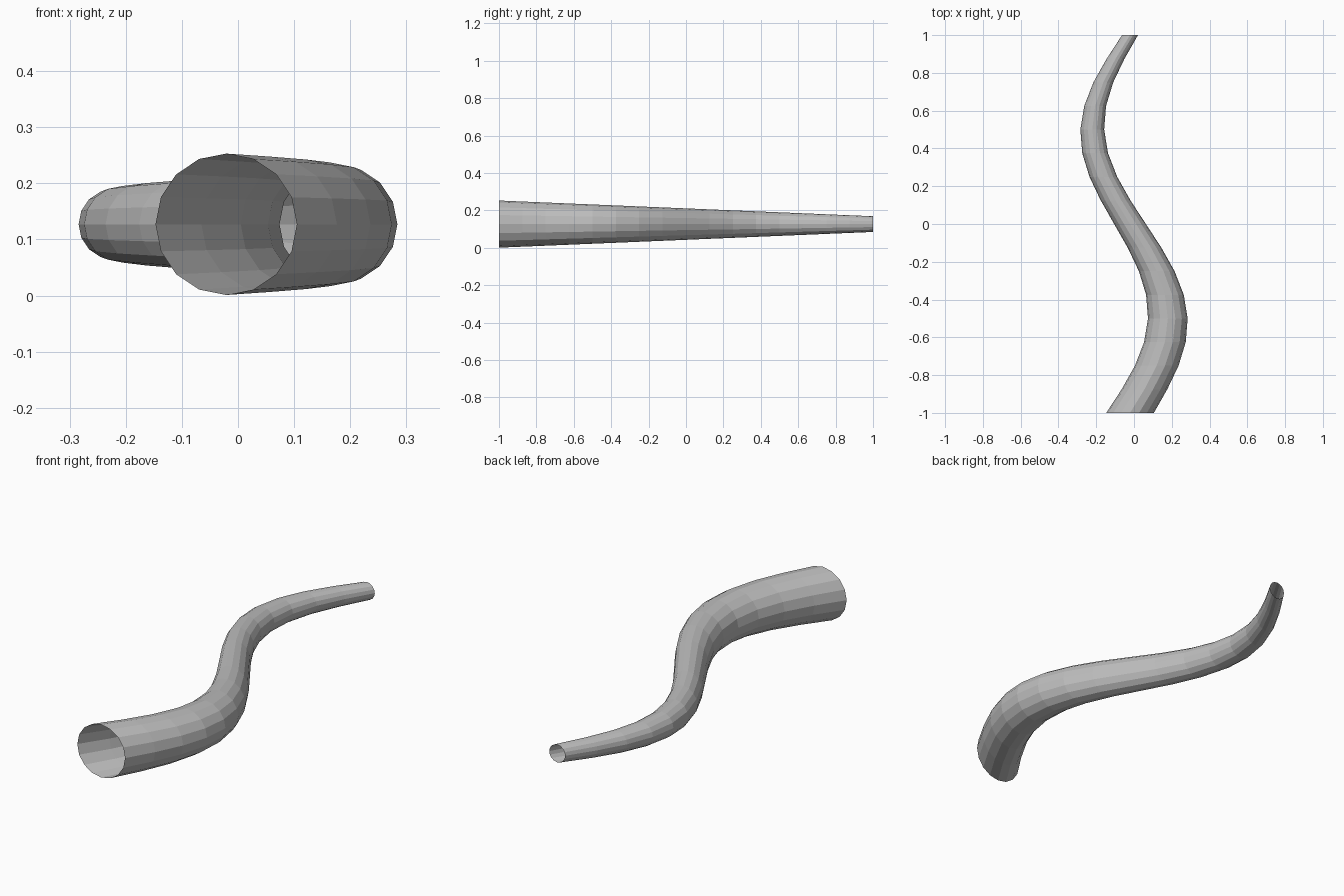
import bpy, bmesh, math

# Remove the default object only
cube = bpy.data.objects.get("Cube")
if cube:
    bpy.data.objects.remove(cube, do_unlink=True)

SIDES = 16          # faces around the tube
SEGMENTS = 16       # rings along the tube
R_FRONT, R_BACK = 0.126, 0.042
SWAY = 0.2          # sideways swing of the centre line
CENTRE_X, CENTRE_Z = -0.021, 0.127


def make_material(name, rgb):
    mat = bpy.data.materials.new(name)
    mat.use_nodes = True
    colour = (*rgb, 1.0)
    mat.diffuse_color = colour
    mat.node_tree.nodes["Principled BSDF"].inputs["Base Color"].default_value = colour
    return mat


def add_ring(bm, t):
    """Upright ring at fraction t from the wide front to the narrow back."""
    y = -1 + 2 * t
    radius = R_FRONT + (R_BACK - R_FRONT) * t
    cx = CENTRE_X + SWAY * math.sin(2 * math.pi * t)
    angles = [2 * math.pi * j / SIDES for j in range(SIDES)]
    return [bm.verts.new((cx + radius * math.cos(a), y,
                          CENTRE_Z + radius * math.sin(a))) for a in angles]


# Open, tapering tube swept along one full wave
bm = bmesh.new()
rings = [add_ring(bm, i / SEGMENTS) for i in range(SEGMENTS + 1)]
for near, far in zip(rings, rings[1:]):
    for j in range(SIDES):
        k = (j + 1) % SIDES
        bm.faces.new((near[j], far[j], far[k], near[k]))

mesh = bpy.data.meshes.new("tapered_wavy_tube")
bm.to_mesh(mesh)
bm.free()
mesh.materials.append(make_material("plain grey", (0.5, 0.5, 0.5)))
tube = bpy.data.objects.new("tapered_wavy_tube", mesh)
bpy.context.collection.objects.link(tube)
